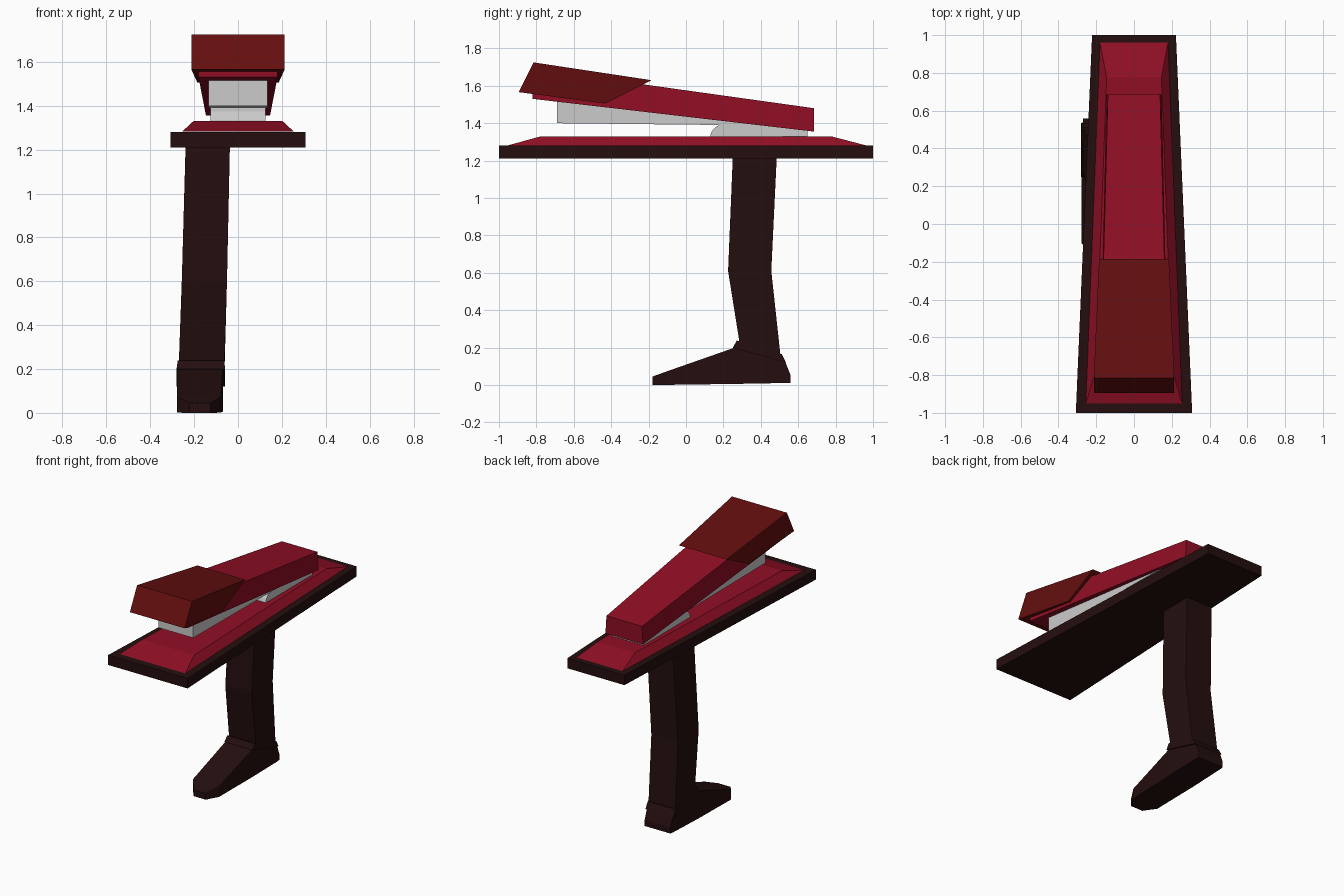
import bpy, bmesh


def material(name, rgb):
    m = bpy.data.materials.new(name)
    m.diffuse_color = (*rgb, 1)
    return m


RED = material("crimson", (0.28, 0.0045, 0.018))
CAP = material("dark red", (0.128, 0.0045, 0.0045))
DARK = material("dark brown", (0.018, 0.0045, 0.0045))
GREY = material("light grey", (0.60, 0.60, 0.60))


def loft(name, mat, sections):
    """Skin four-cornered sections: (y, z, half width) for edge a and edge b, then centre x."""
    bm = bmesh.new()
    rings = []
    for ya, za, wa, yb, zb, wb, cx in sections:
        pts = [(cx - wa, ya, za), (cx + wa, ya, za), (cx + wb, yb, zb), (cx - wb, yb, zb)]
        rings.append([bm.verts.new(p) for p in pts])
    for r, s in zip(rings, rings[1:]):
        for i in range(4):
            j = (i + 1) % 4
            bm.faces.new((r[i], r[j], s[j], s[i]))
    bm.faces.new(rings[0])
    bm.faces.new(rings[-1])
    bmesh.ops.recalc_face_normals(bm, faces=bm.faces)
    me = bpy.data.meshes.new(name)
    bm.to_mesh(me)
    bm.free()
    me.materials.append(mat)
    ob = bpy.data.objects.new(name, me)
    bpy.context.collection.objects.link(ob)
    return ob


# Tapered base plate and the bevelled tray on it
loft("base_plate", DARK, [(-1, 1.21, .308, -1, 1.28, .308, 0),
                          (1, 1.21, .222, 1, 1.28, .222, 0)])
loft("base_tray", RED, [(-.95, 1.282, .255, -.775, 1.33, .203, 0),
                        (.96, 1.282, .18, .775, 1.33, .145, 0)])

# Sloping upper arm and its front cap
loft("upper_arm", RED, [(-.82, 1.53, .18, -.82, 1.69, .178, 0),
                        (.685, 1.355, .146, .685, 1.48, .138, 0)])
loft("arm_cap", CAP, [(-.895, 1.566, .213, -.815, 1.725, .213, 0),
                      (-.43, 1.505, .185, -.185, 1.63, .185, 0)])

# Metal magazine under the arm
loft("magazine", GREY, [(-.69, 1.40, .135, -.69, 1.53, .135, 0),
                        (.50, 1.387, .13, .50, 1.43, .13, 0)])

# Hinge block with rounded front
curve = [(.13, 1.335), (.137, 1.355), (.152, 1.374), (.175, 1.389), (.21, 1.396), (.65, 1.396)]
loft("hinge_block", GREY, [(y, 1.325, .125, y, z, .125, 0) for y, z in curve])

# Single leg, bent at the knee
loft("leg", DARK, [(.292, .19, .104, .507, .14, .104, -.167),
                   (.225, .61, .103, .456, .61, .103, -.153),
                   (.25, 1.215, .101, .485, 1.215, .101, -.138)])
loft("ankle_cuff", DARK, [(.25, .20, .110, .535, .12, .110, -.17),
                          (.272, .238, .107, .512, .165, .107, -.168)])

# Shoe with a tapered toe
loft("shoe", DARK, [(-.18, 0, .048, -.18, .045, .048, -.173),
                    (-.10, .001, .100, -.10, .074, .100, -.178),
                    (.26, .006, .104, .26, .20, .104, -.174),
                    (.53, .011, .102, .53, .125, .102, -.170),
                    (.558, .012, .100, .558, .055, .100, -.170)])
